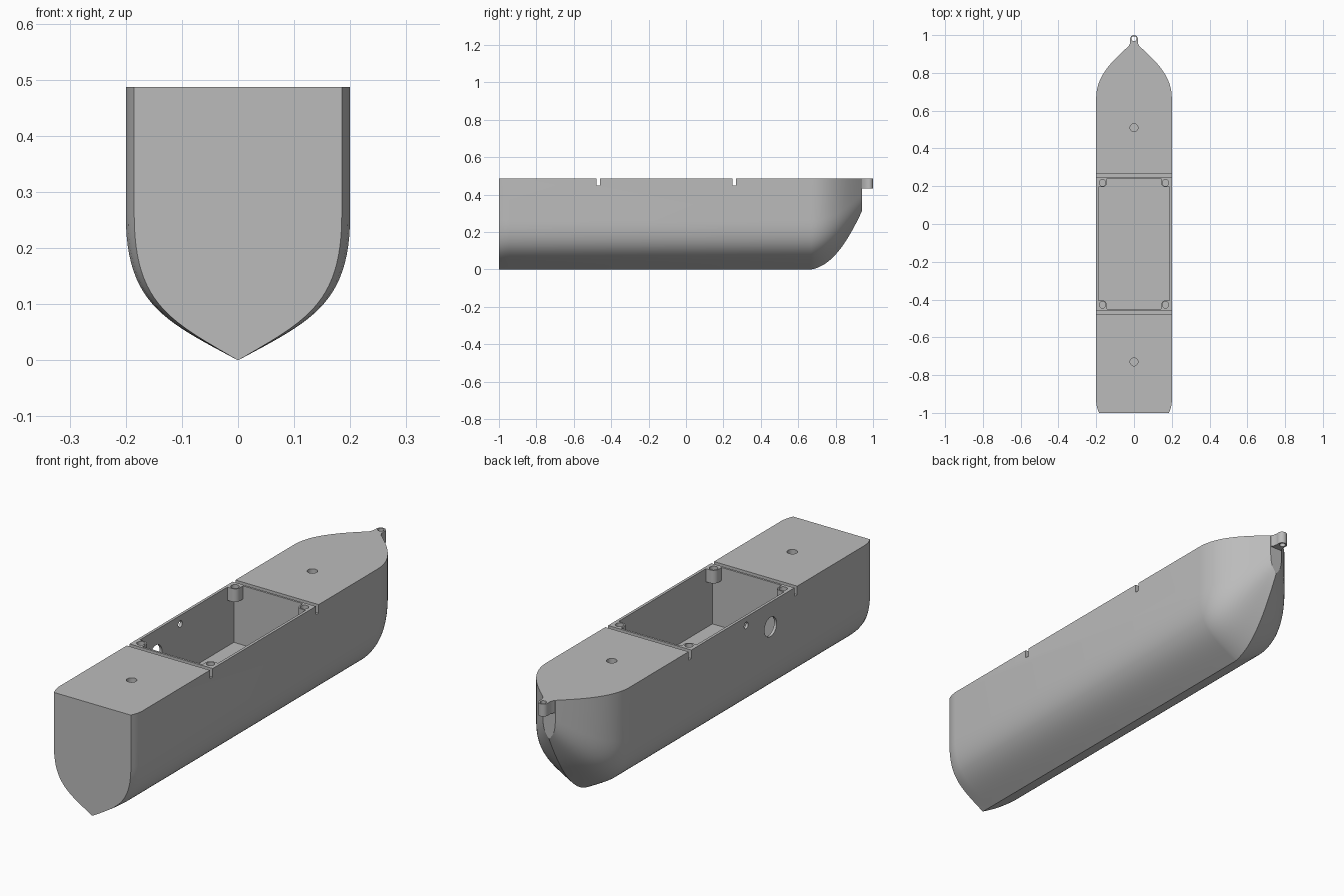
import bpy, bmesh, math
from mathutils import Vector
from mathutils.geometry import interpolate_bezier

cube = bpy.data.objects.get("Cube")
if cube:
    bpy.data.objects.remove(cube, do_unlink=True)

TOP = 0.487
FLOOR = 0.23

grey = bpy.data.materials.new("hull_grey")
grey.use_nodes = True
grey.diffuse_color = (0.5, 0.5, 0.5, 1)
grey.node_tree.nodes["Principled BSDF"].inputs["Base Color"].default_value = (0.5, 0.5, 0.5, 1)


def make_object(name, bm):
    bmesh.ops.recalc_face_normals(bm, faces=bm.faces)
    mesh = bpy.data.meshes.new(name)
    bm.to_mesh(mesh)
    bm.free()
    mesh.materials.append(grey)
    obj = bpy.data.objects.new(name, mesh)
    bpy.context.collection.objects.link(obj)
    return obj


def loft(name, rings):
    """Skin closed rings of points and cap both ends."""
    bm = bmesh.new()
    rows = [[bm.verts.new(p) for p in ring] for ring in rings]
    n = len(rows[0])
    for a, b in zip(rows, rows[1:]):
        for i in range(n):
            j = (i + 1) % n
            bm.faces.new((a[i], a[j], b[j], b[i]))
    bm.faces.new(rows[0])
    bm.faces.new(rows[-1])
    return make_object(name, bm)


def prism(name, outline, z0, z1):
    return loft(name, [[(x, y, z) for x, y in outline] for z in (z0, z1)])


def box(name, x0, x1, y0, y1, z0, z1):
    return prism(name, [(x0, y0), (x1, y0), (x1, y1), (x0, y1)], z0, z1)


def arc(cx, cy, r, start, end, steps):
    angles = [math.radians(start + (end - start) * i / steps) for i in range(steps + 1)]
    return [(cx + r * math.cos(a), cy + r * math.sin(a)) for a in angles]


def drill(x, y, r, z0, z1):
    return prism("drill", arc(x, y, r, 0, 360, 32)[:-1], z0, z1)


def side_drill(y, z, r):
    circle = arc(y, z, r, 0, 360, 32)[:-1]
    return loft("drill", [[(x, a, b) for a, b in circle] for x in (-0.25, -0.15)])


def cut(obj, cutters):
    """Subtract the cutters, bake the result and discard them."""
    for c in cutters:
        c.hide_render = True
        mod = obj.modifiers.new("cut", 'BOOLEAN')
        mod.object = c
        mod.operation = 'DIFFERENCE'
        mod.solver = 'EXACT'
    bpy.context.view_layer.update()
    deps = bpy.context.evaluated_depsgraph_get()
    baked = bpy.data.meshes.new_from_object(obj.evaluated_get(deps))
    obj.modifiers.clear()
    obj.data = baked
    for c in cutters:
        bpy.data.objects.remove(c, do_unlink=True)


# Hull: half section swept along stations of (half width, y, keel height)
half = [(p.x, p.y) for p in interpolate_bezier(
    Vector((0, 0)), Vector((0.13, 0.07)), Vector((0.2, 0.10)), Vector((0.2, 0.26)), 24)]
half.append((0.2, TOP))
section = [(-x, z) for x, z in reversed(half)] + half[1:]

stern = [(0.185, -1, 0), (0.191, -0.985, 0), (0.196, -0.97, 0), (0.2, -0.945, 0)]
bow = interpolate_bezier(Vector((0.2, 0.67, 0)), Vector((0.2, 0.78, 0.02)),
                         Vector((0.12, 0.86, 0.14)), Vector((0.03, 0.94, 0.31)), 24)
hull = loft("hull", [[(x * w / 0.2, y, k + z * (TOP - k) / TOP) for x, z in section]
                     for w, y, k in stern + [tuple(p) for p in bow]])

# Open compartment, deck slots, deck holes and side holes
cutters = [box("compartment", -0.188, 0.188, -0.45, 0.24, FLOOR, 0.6)]
for y in (-0.478, 0.249):
    cutters.append(box("slot", -0.3, 0.3, y, y + 0.019, 0.45, 0.6))
for y in (-0.73, 0.51):
    cutters.append(drill(0, y, 0.021, 0.4, 0.6))
cutters += [side_drill(-0.295, 0.38, 0.042), side_drill(-0.128, 0.45, 0.014)]
cut(hull, cutters)

# Screw bosses in the compartment corners, rounded towards the inside
bosses = []
for side, sx in (("left", 1), ("right", -1)):
    for end, wall, sy in (("front", -0.45, -1), ("back", 0.24, 1)):
        cx, cy = 0.167, wall - sy * 0.022
        rounded = arc(-0.167, -0.022, 0.023, 0, -90, 8)
        local = [(-0.188, 0), (-0.144, 0)] + rounded + [(-0.188, -0.045)]
        outline = [(-sx * x, wall + sy * y) for x, y in local]
        boss = prism(f"screw_boss_{end}_{side}", outline, 0.43, TOP)
        cut(boss, [drill(sx * cx, cy, 0.017, 0.44, 0.6)])
        bosses.append(boss)

# Towing eye on the stem
eye_outline = [(-0.03, 0.938), (0.03, 0.938), (0.022, 0.955)] \
    + arc(0, 0.979, 0.021, -20, 200, 20) + [(-0.022, 0.955)]
eye = prism("towing_eye", eye_outline, 0.433, TOP)
cut(eye, [drill(0, 0.981, 0.013, 0.4, 0.6)])

# Smooth curved skin, keep edges crisp
for obj in bpy.context.view_layer.objects:
    obj.select_set(False)
for obj in [hull, eye] + bosses:
    obj.select_set(True)
bpy.context.view_layer.objects.active = hull
bpy.ops.object.shade_smooth_by_angle(angle=math.radians(30))
